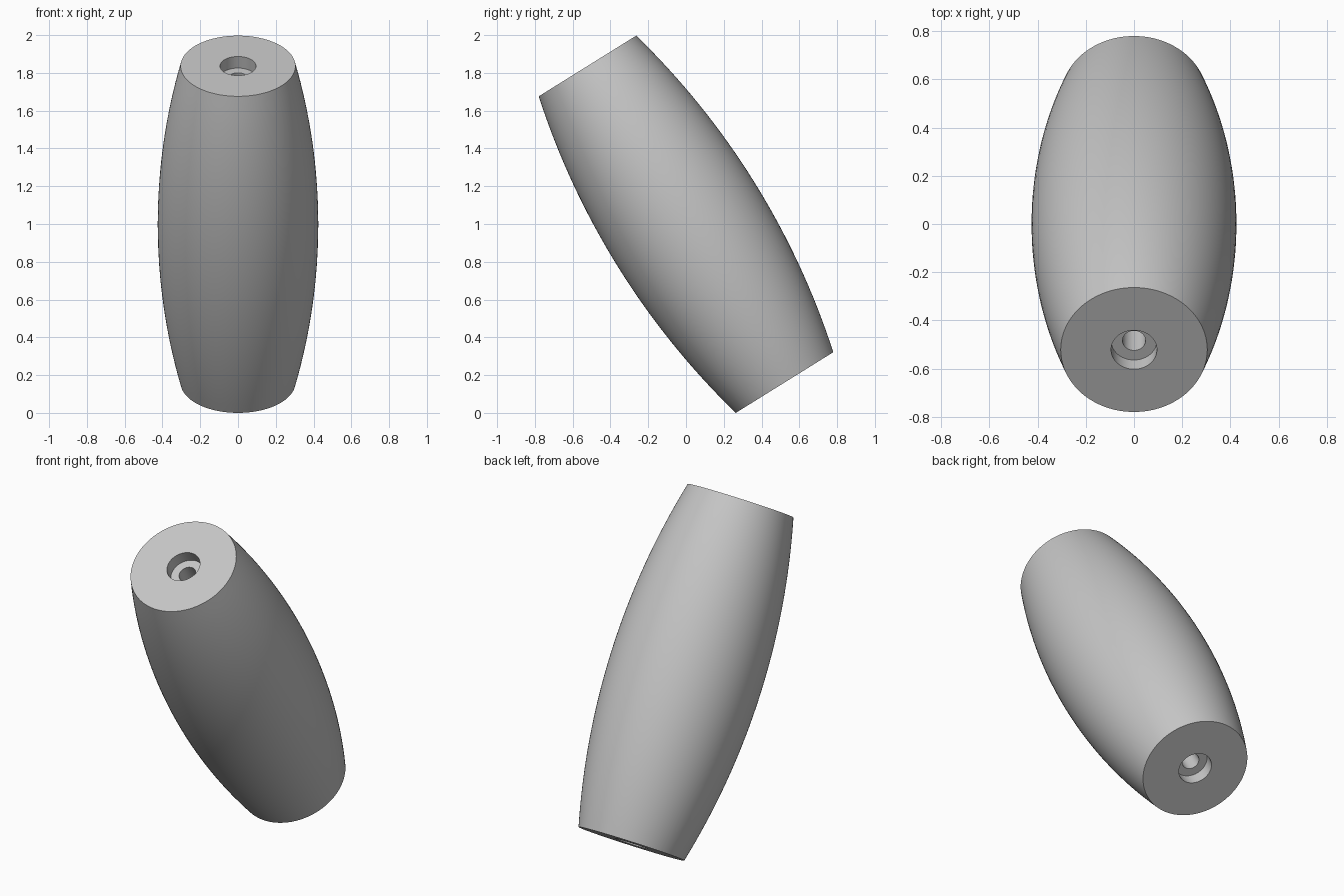
import bpy
import bmesh
import math
from mathutils import Matrix, Vector

cube = bpy.data.objects.get("Cube")
if cube:
    bpy.data.objects.remove(cube, do_unlink=True)

HALF = 0.987          # half length along the axis
END_R, MID_R = 0.304, 0.425
RECESS_R, BORE_R, RECESS_DEPTH = 0.095, 0.048, 0.072
TILT = math.radians(31.9)
SIDES, STEPS = 96, 32

grey = bpy.data.materials.new("plain_grey")
grey.use_nodes = True
colour = (0.56, 0.56, 0.56, 1)
grey.diffuse_color = colour
grey.node_tree.nodes["Principled BSDF"].inputs["Base Color"].default_value = colour

# Closed half section: bulged outer arc, stepped recesses and through bore
sag = MID_R - END_R
arc_r = (HALF ** 2 + sag ** 2) / (2 * sag)
section = []
for i in range(STEPS + 1):
    h = HALF * (2 * i / STEPS - 1)
    section.append((MID_R - arc_r + math.sqrt(arc_r ** 2 - h ** 2), h))
floor = HALF - RECESS_DEPTH
section += [(RECESS_R, HALF), (RECESS_R, floor), (BORE_R, floor),
            (BORE_R, -floor), (RECESS_R, -floor), (RECESS_R, -HALF)]

# Revolve the section around the axis
bm = bmesh.new()
verts = [bm.verts.new((r, 0, h)) for r, h in section]
edges = [bm.edges.new((verts[i - 1], verts[i])) for i in range(len(verts))]
bmesh.ops.spin(bm, geom=verts + edges, cent=(0, 0, 0), axis=(0, 0, 1),
               angle=math.tau, steps=SIDES, use_merge=True)
bmesh.ops.remove_doubles(bm, verts=bm.verts, dist=0.0001)
bmesh.ops.recalc_face_normals(bm, faces=bm.faces)

# Lean the top toward the front and stand it on the ground
bm.transform(Matrix.Rotation(TILT, 4, "X"))
lowest = min(v.co.z for v in bm.verts)
bm.transform(Matrix.Translation(Vector((0, 0, -lowest))))

mesh = bpy.data.meshes.new("barrel_body")
bm.to_mesh(mesh)
bm.free()
mesh.materials.append(grey)
body = bpy.data.objects.new("barrel_body", mesh)
bpy.context.collection.objects.link(body)

# Smooth curved walls, crisp rims
bpy.ops.object.select_all(action="DESELECT")
body.select_set(True)
bpy.context.view_layer.objects.active = body
bpy.ops.object.shade_smooth_by_angle(angle=math.radians(30))
